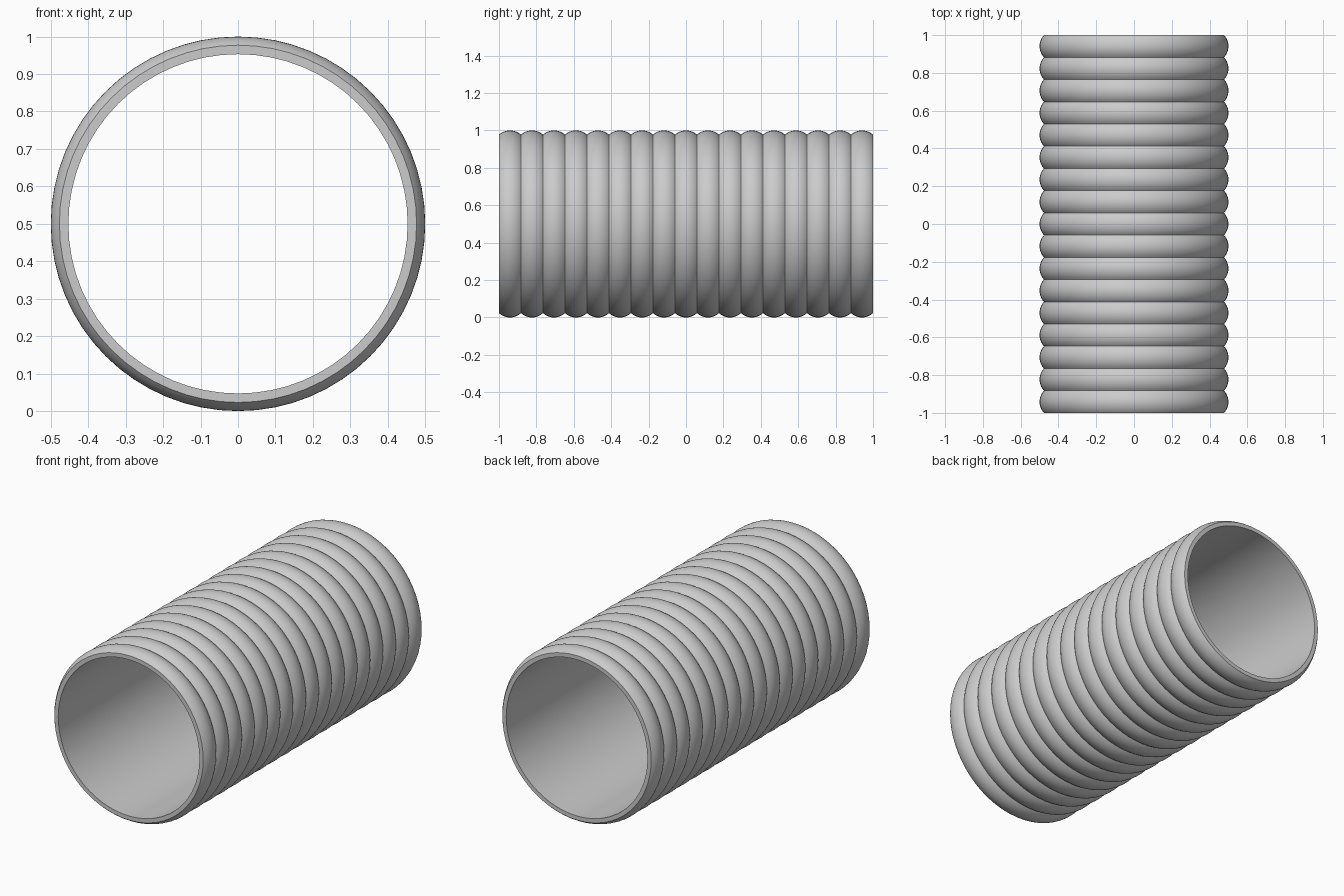
import bpy, bmesh, math

cube = bpy.data.objects.get("Cube")
if cube:
    bpy.data.objects.remove(cube, do_unlink=True)

LENGTH, RIBS, SIDES, ARC_STEPS = 2.0, 17, 64, 10
PEAK, VALLEY, BORE = 0.5, 0.477, 0.453
PITCH = LENGTH / RIBS

# Grey plastic
grey = bpy.data.materials.new("grey_plastic")
grey.use_nodes = True
colour = (0.6, 0.6, 0.6, 1)
grey.diffuse_color = colour
grey.node_tree.nodes["Principled BSDF"].inputs["Base Color"].default_value = colour

# Wall profile as (radius, y): a circular arc for each rib, then the plain bore
rise = PEAK - VALLEY
arc_radius = ((PITCH / 2) ** 2 + rise ** 2) / (2 * rise)
half_angle = math.asin(PITCH / 2 / arc_radius)
profile = [(VALLEY, -LENGTH / 2)]
for rib in range(RIBS):
    middle = -LENGTH / 2 + (rib + 0.5) * PITCH
    for step in range(1, ARC_STEPS + 1):
        a = half_angle * (2 * step / ARC_STEPS - 1)
        profile.append((PEAK - arc_radius * (1 - math.cos(a)),
                        middle + arc_radius * math.sin(a)))
profile += [(BORE, LENGTH / 2), (BORE, -LENGTH / 2)]

# Sweep the closed profile round the y axis
bm = bmesh.new()
rings = []
for side in range(SIDES):
    t = 2 * math.pi * side / SIDES
    rings.append([bm.verts.new((r * math.cos(t), y, PEAK + r * math.sin(t)))
                  for r, y in profile])
count = len(profile)
for side in range(SIDES):
    here, there = rings[side], rings[(side + 1) % SIDES]
    for i in range(count):
        j = (i + 1) % count
        bm.faces.new((here[i], here[j], there[j], there[i]))
bmesh.ops.recalc_face_normals(bm, faces=bm.faces)
mesh = bpy.data.meshes.new("ribbed_pipe")
bm.to_mesh(mesh)
bm.free()
mesh.materials.append(grey)

pipe = bpy.data.objects.new("ribbed_pipe", mesh)
bpy.context.collection.objects.link(pipe)
bpy.ops.object.select_all(action='DESELECT')
pipe.select_set(True)
bpy.context.view_layer.objects.active = pipe
bpy.ops.object.shade_smooth_by_angle(angle=math.radians(30))
